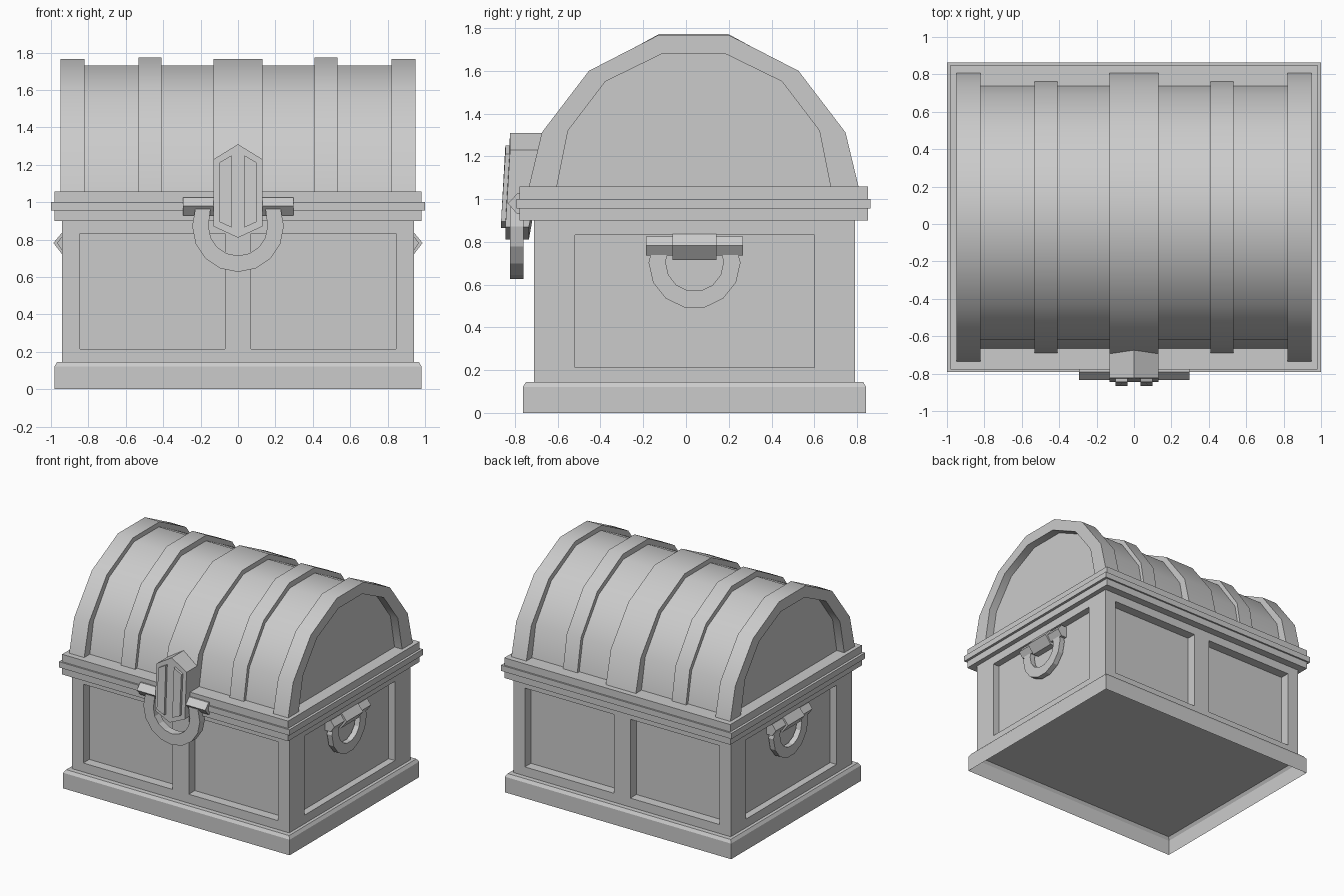
import bpy, bmesh
from math import sin, cos, pi, radians

if "Cube" in bpy.data.objects:
    bpy.data.objects.remove(bpy.data.objects["Cube"])

YC = 0.04  # depth centre of the chest body


def finish(name, bm):
    bmesh.ops.recalc_face_normals(bm, faces=bm.faces)
    me = bpy.data.meshes.new(name)
    bm.to_mesh(me)
    bm.free()
    ob = bpy.data.objects.new(name, me)
    bpy.context.collection.objects.link(ob)
    return ob


def add_prism(bm, pts, axis, a, b):
    """Extrude a (u, z) outline along x or y from a to b."""
    def at(t):
        return [bm.verts.new((t, u, v) if axis == 'x' else (u, t, v)) for u, v in pts]
    lo, hi = at(a), at(b)
    bm.faces.new(lo)
    bm.faces.new(hi[::-1])
    n = len(pts)
    for i in range(n):
        j = (i + 1) % n
        bm.faces.new((lo[i], lo[j], hi[j], hi[i]))


def prism(name, pts, axis, a, b, smooth=False):
    bm = bmesh.new()
    add_prism(bm, pts, axis, a, b)
    ob = finish(name, bm)
    if smooth:
        bpy.ops.object.select_all(action='DESELECT')
        bpy.context.view_layer.objects.active = ob
        ob.select_set(True)
        bpy.ops.object.shade_smooth_by_angle(angle=radians(42))
    return ob


def rect(u0, u1, z0, z1):
    return [(u0, z0), (u1, z0), (u1, z1), (u0, z1)]


def box(name, hx, hy, z0, z1, yc=YC):
    return prism(name, rect(-hx, hx, z0, z1), 'y', yc - hy, yc + hy)


def horseshoe(cu, cz, ro, ri, top, n=8):
    """U-shaped pull outline: outer arc, then inner arc back."""
    ang = [pi + pi * i / n for i in range(n + 1)]
    outer = [(cu + ro * cos(t), cz + ro * sin(t)) for t in ang]
    inner = [(cu + ri * cos(t), cz + ri * sin(t)) for t in reversed(ang)]
    k = 0.93
    return ([(cu - ro * k, top)] + outer + [(cu + ro * k, top), (cu + ri * k, top)]
            + inner + [(cu - ri * k, top)])


# plinth: chamfered, open underneath
bm = bmesh.new()
rings = []
for hx, hy, z in ((0.982, 0.803, 0), (0.982, 0.803, 0.122), (0.967, 0.788, 0.145)):
    rings.append([bm.verts.new((sx * hx, YC + sy * hy, z))
                  for sx, sy in ((-1, -1), (1, -1), (1, 1), (-1, 1))])
for r, s in zip(rings, rings[1:]):
    for i in range(4):
        j = (i + 1) % 4
        bm.faces.new((r[i], r[j], s[j], s[i]))
bm.faces.new(rings[-1])
finish("plinth", bm)

# body with recessed panels
body = box("body", 0.942, 0.75, 0.14, 0.95)
DF, DS = 0.075, 0.055  # recess depth: front and back, sides
bm = bmesh.new()
for s in (-1, 1):
    face_y = YC + s * 0.75
    for u0, u1 in ((-0.845, -0.07), (0.07, 0.845)):
        add_prism(bm, rect(u0, u1, 0.215, 0.833), 'y', face_y - s * DF, face_y + s * 0.1)
    add_prism(bm, rect(YC - 0.56, YC + 0.56, 0.212, 0.833), 'x', s * (0.942 - DS), s * 1.1)
cutter = finish("panel_cutter", bm)
cutter.hide_render = True
mod = body.modifiers.new("panels", 'BOOLEAN')
mod.operation = 'DIFFERENCE'
mod.solver = 'EXACT'
mod.object = cutter
bpy.context.view_layer.objects.active = body
bpy.ops.object.modifier_apply(modifier=mod.name)
bpy.data.objects.remove(cutter)

# rim
box("rim", 0.98, 0.815, 0.90, 1.058, 0.036)
box("rim_band", 1.0, 0.828, 0.955, 1.0, 0.036)


# lid: arched outlines from half-width / height pairs
def arch(half):
    yc = 0.036
    return [(yc - w, z) for w, z in half] + [(yc + w, z) for w, z in reversed(half)]


OUTER = [(0.773, 1.05), (0.71, 1.312), (0.49, 1.60), (0.167, 1.766)]
INNER = [(0.642, 1.05), (0.588, 1.32), (0.413, 1.55), (0.147, 1.68)]
BARREL = [(0.703, 1.05), (0.655, 1.30), (0.46, 1.57), (0.155, 1.73)]
STRAP = [(0.727, 1.05), (0.68, 1.315), (0.478, 1.60), (0.16, 1.773)]
prism("lid_barrel", arch(BARREL), 'x', -0.885, 0.885, True)
prism("lid_centre_band", arch(OUTER), 'x', -0.13, 0.13, True)
for s, side in ((-1, "left"), (1, "right")):
    prism("lid_strap_" + side, arch(STRAP), 'x', s * 0.41, s * 0.533, True)
    prism("lid_end_band_" + side, arch(OUTER) + arch(INNER)[::-1], 'x',
          s * 0.82, s * 0.95, True)

# front latch block: lower front leans out over the bar, lower back tapers
latch = prism("latch", [(0, 0.81), (0.13, 0.87), (0.13, 1.23), (0, 1.31),
                        (-0.13, 1.23), (-0.13, 0.87)], 'y', -0.823, -0.66)
for v in latch.data.vertices:
    if v.co.z < 0.9:
        v.co.y = -0.735 if v.co.y > -0.7 else -0.845

# raised ribs on the latch
for s, side in ((-1, "left"), (1, "right")):
    rib = prism("latch_rib_" + side, [(s * 0.1, 0.895), (s * 0.1, 1.212),
                (s * 0.035, 1.25), (s * 0.035, 0.865)], 'y', -0.853, -0.80)
    for v in rib.data.vertices:
        if v.co.y < -0.83:
            v.co.y = -0.845 if v.co.z > 1 else -0.865

# front crossbar and pull ring
prism("front_bar", [(-0.76, 1.025), (-0.79, 1.025), (-0.833, 0.98),
                    (-0.79, 0.93), (-0.76, 0.93)], 'x', -0.295, 0.298)
prism("front_ring", horseshoe(0, 0.872, 0.245, 0.158, 0.965), 'y', -0.823, -0.76)

# side handles: ridged bar, thicker clasp and hanging ring
for s, side in ((-1, "left"), (1, "right")):
    for nm, hw, r, tip in (("bar", 0.227, 0.045, 0.967), ("clasp", 0.102, 0.065, 0.987)):
        prism("handle_%s_%s" % (nm, side), [(s * 0.88, 0.78 + r), (s * 0.935, 0.78 + r),
              (s * tip, 0.782), (s * 0.935, 0.78 - r), (s * 0.88, 0.78 - r)],
              'y', YC - hw, YC + hw)
    prism("handle_ring_" + side, horseshoe(YC, 0.703, 0.215, 0.135, 0.76, 7),
          'x', s * 0.895, s * 0.938)
